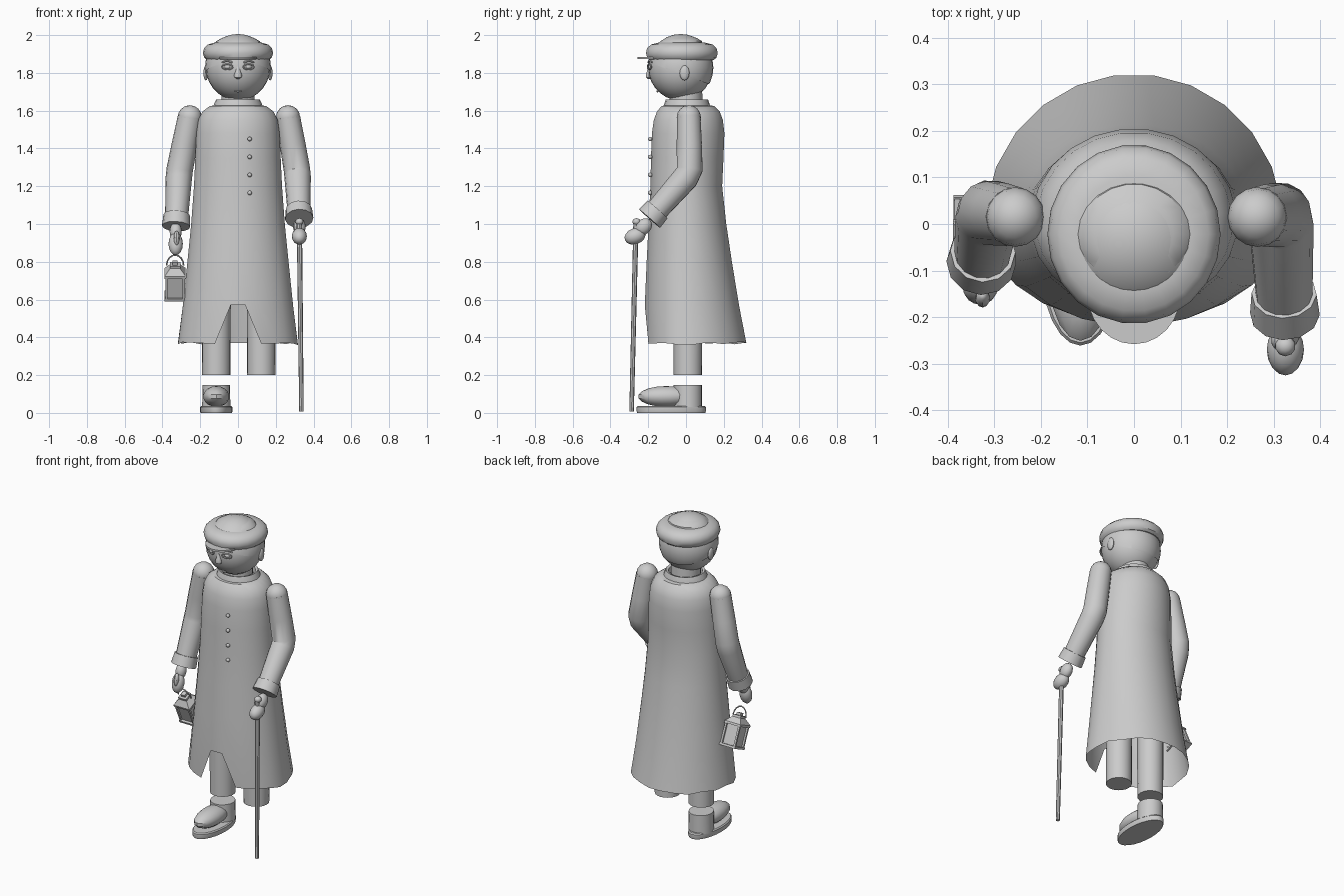
import bpy, bmesh, math, random
from mathutils import Vector, Matrix

if "Cube" in bpy.data.objects:
    bpy.data.objects.remove(bpy.data.objects["Cube"])

random.seed(4)
grey = bpy.data.materials.new("plain grey")
grey.diffuse_color = (0.6, 0.6, 0.6, 1)
grey.use_nodes = True
grey.node_tree.nodes["Principled BSDF"].inputs["Base Color"].default_value = grey.diffuse_color


def finish(name, bm, matrix=None):
    if matrix:
        bm.transform(matrix)
    bmesh.ops.recalc_face_normals(bm, faces=bm.faces)
    me = bpy.data.meshes.new(name)
    bm.to_mesh(me)
    bm.free()
    me.materials.append(grey)
    ob = bpy.data.objects.new(name, me)
    bpy.context.collection.objects.link(ob)
    return ob


def skin(name, rings, cap_start=True, cap_end=True, matrix=None):
    """Join equal-length rings of points into a surface."""
    bm = bmesh.new()
    rows = [[bm.verts.new(p) for p in r] for r in rings]
    n = len(rows[0])
    for a, b in zip(rows, rows[1:]):
        for i in range(n):
            j = (i + 1) % n
            bm.faces.new((a[i], a[j], b[j], b[i]))
    if cap_start:
        bm.faces.new(rows[0])
    if cap_end:
        bm.faces.new(rows[-1])
    return finish(name, bm, matrix)


def oval(cx, cy, z, rx, ry, n=20, phase=0.0):
    return [(cx + rx * math.cos(2 * math.pi * (i + phase) / n),
             cy + ry * math.sin(2 * math.pi * (i + phase) / n), z) for i in range(n)]


def loft(name, cx, cy, profile, n=20, phase=0.0, matrix=None, **caps):
    """Profile entries are (z, rx, ry)."""
    return skin(name, [oval(cx, cy, z, rx, ry, n, phase) for z, rx, ry in profile], matrix=matrix, **caps)


def tube(name, path, radii, n=14, cap=True):
    pts = [Vector(p) for p in path]
    rings = []
    for i, p in enumerate(pts):
        t = (pts[min(i + 1, len(pts) - 1)] - pts[max(i - 1, 0)]).normalized()
        u = t.cross(Vector((0.03, 1, 0.02))).normalized()
        v = t.cross(u)
        rings.append([p + radii[i] * (math.cos(a) * u + math.sin(a) * v)
                      for a in (2 * math.pi * k / n for k in range(n))])
    return skin(name, rings, cap, cap)


def ball(name, centre, size, rot=0.0, seg=16, axis='X', cut=None):
    bm = bmesh.new()
    bmesh.ops.create_uvsphere(bm, u_segments=seg, v_segments=max(6, seg // 2), radius=1)
    bm.transform(Matrix.Translation(centre) @ Matrix.Rotation(rot, 4, axis)
                 @ Matrix.Diagonal((*size, 1)))
    if cut:
        bmesh.ops.bisect_plane(bm, geom=bm.verts[:] + bm.edges[:] + bm.faces[:],
                               plane_co=cut[0], plane_no=cut[1], clear_inner=True)
    return finish(name, bm)


# Coat: oval rings, deeper at the back, with a notched front hem
def coat_ring(z, w, front, back, n=24, wobble=0.0):
    return [(w * math.sin(a), (-front if math.cos(a) > 0 else -back) * math.cos(a),
             z + random.uniform(-wobble, wobble))
            for a in (2 * math.pi * (i + 0.5) / n for i in range(n))]


bm = bmesh.new()
coat = [(1.63, .10, .10, .11), (1.625, .15, .13, .15), (1.595, .19, .155, .18), (1.55, .212, .172, .197),
        (1.48, .222, .182, .205), (1.35, .228, .187, .2), (1.2, .235, .19, .193),
        (1.0, .25, .2, .215), (.8, .27, .21, .245), (.57, .294, .22, .283)]
rows = [[bm.verts.new(p) for p in coat_ring(*c)] for c in coat]
hem = [bm.verts.new(p) for p in coat_ring(.367, .32, .215, .322, wobble=.01)]
for a, b in zip(rows, rows[1:]):
    for i in range(24):
        j = (i + 1) % 24
        bm.faces.new((a[i], a[j], b[j], b[i]))
for i in range(1, 22):
    a = rows[-1]
    bm.faces.new((a[i], a[i + 1], hem[i + 1], hem[i]))
bm.faces.new((rows[-1][0], rows[-1][1], hem[1]))
bm.faces.new((rows[-1][23], hem[22], rows[-1][22]))
bmesh.ops.delete(bm, geom=[hem[0], hem[23]], context='VERTS')
finish("coat", bm)

# Collar, neck and buttons
loft("collar", 0, .005, [(1.61, .135, .125), (1.635, .127, .12), (1.66, .115, .112),
                         (1.655, .1, .098), (1.62, .098, .095)], cap_start=False, cap_end=False)
loft("neck", 0, 0, [(1.58, .09, .09), (1.72, .085, .085)])
for k in range(4):
    ball("coat_button", (.062, -.19, 1.45 - .095 * k), (.012, .012, .012), seg=10)

# Head and hair
ball("head", (0, -.03, 1.828), (.17, .17, .174), seg=28)
ball("hair", (0, -.028, 1.828), (.175, .173, .178), seg=28,
     cut=((0, -.03, 1.795), (0, .36, 1)))

# Face
loft("nose", 0, -.196, [(1.768, .006, .006), (1.776, .019, .017), (1.79, .021, .018),
                        (1.805, .014, .012), (1.835, .007, .005)], n=10)
for s in (-1, 1):
    ball("ear", (s * .17, -.008, 1.8), (.013, .026, .04))
    ball("eyeball", (s * .056, -.188, 1.832), (.017, .012, .012), rot=s * .3, axis='Z', seg=10)
    eye = [(s * .056 + .028 * math.cos(a), -.194 + s * .01 * math.cos(a), 1.832 + .014 * math.sin(a))
           for a in (math.pi * k / 6 for k in range(13))]
    tube("eyelid", eye, [.004] * 13, 6)
    tube("eyebrow", [(s * .03, -.199, 1.855), (s * .058, -.194, 1.866), (s * .085, -.18, 1.855)],
         [.005, .006, .004], 6)
tube("mouth", [(-.018, -.147, 1.705), (0, -.152, 1.702), (.018, -.147, 1.705)], [.004, .006, .004], 6)

# Flat cap with crown and peak
loft("cap_band", 0, -.022, [(1.868, .165, .17), (1.88, .178, .185), (1.905, .186, .192), (1.93, .18, .186),
                            (1.95, .16, .165), (1.96, .125, .125), (1.96, .05, .05)], n=22)
loft("cap_crown", 0, -.022, [(1.945, .13, .112), (1.968, .115, .108), (1.985, .085, .08),
                             (1.996, .045, .045), (2.0, .012, .012)], n=22)
loft("cap_peak", 0, -.15, [(1.873, .1, .108), (1.885, .1, .108)], n=24)

# Arms: sleeve with bent elbow, shoulder cap and turned cuff
def arm(side, shoulder, elbow, wrist):
    s, e, w = map(Vector, (shoulder, elbow, wrist))
    d = (w - e).normalized()
    tube(side + "_sleeve", [s, s.lerp(e, .5), e - (e - s) * .06, e + d * .03, w],
         [.064, .068, .07, .07, .06])
    ball(side + "_shoulder", s, (.064, .064, .064))
    tube(side + "_cuff", [w - d * .03, w + d * .035, w + d * .035, w + d * .005],
         [.07, .075, .058, .05], 12, True)


arm("right", (-.255, .015, 1.565), (-.312, .025, 1.27), (-.326, -.07, 1.02))
arm("left", (.265, .015, 1.565), (.315, .02, 1.27), (.323, -.17, 1.055))

# Hands
ball("left_hand", (.325, -.27, .935), (.04, .057, .042), rot=.35)
ball("left_wrist", (.325, -.225, .985), (.034, .05, .04), rot=.8)
ball("left_thumb", (.31, -.25, .985), (.016, .02, .028), seg=10)
ball("right_hand", (-.33, -.135, .895), (.038, .036, .062), rot=-.25)
ball("right_wrist", (-.33, -.105, .96), (.032, .034, .05), rot=-.3)
ball("right_thumb", (-.325, -.16, .925), (.016, .018, .04), rot=-.2, seg=10)

# Cane
tube("cane", [(.336, -.288, .008), (.325, -.265, 1.0)], [.012, .014], 8)
ball("cane_knob", (.325, -.262, 1.012), (.022, .022, .019), seg=10)

# Lantern, swinging back from the hand
swing = Matrix.Translation((-.333, .012, .612)) @ Matrix.Rotation(.42, 4, 'X')
R = math.sqrt(2)


def lantern(name, profile, x=0, y=0):
    loft(name, x, y, [(z, r * R, r * R) for z, r in profile], n=4, phase=.5, matrix=swing)


lantern("lantern_base", [(0, .055), (.014, .055)])
lantern("lantern_glass", [(.014, .041), (.135, .041)])
lantern("lantern_roof", [(.132, .056), (.145, .056), (.178, .028), (.192, .028)])
lantern("lantern_knob", [(.192, .014), (.208, .014)])
for sx in (-1, 1):
    for sy in (-1, 1):
        lantern("lantern_post", [(.01, .006), (.136, .006)], sx * .046, sy * .046)
arc = [swing @ Vector((.045 * math.cos(a), 0, .185 + .06 * math.sin(a)))
       for a in (math.pi * k / 8 for k in range(9))]
tube("lantern_handle", arc, [.004] * 9, 6)

# Trouser legs
for x in (-.115, .123):
    loft("trouser_leg", x, .01, [(.2, .075, .075), (.85, .078, .078)])

# Single shoe
loft("shoe_sole", -.115, -.078, [(0, .083, .18), (.008, .086, .183), (.03, .086, .183), (.037, .08, .177)], n=24)
ball("shoe_toe", (-.115, -.105, .087), (.07, .148, .055), seg=18)
loft("shoe_ankle", -.115, .01, [(.03, .075, .075), (.148, .072, .075)])

# Smooth shading with sharp edges kept
for ob in bpy.context.scene.objects:
    ob.select_set(True)
    bpy.context.view_layer.objects.active = ob
bpy.ops.object.shade_smooth_by_angle(angle=math.radians(35))
